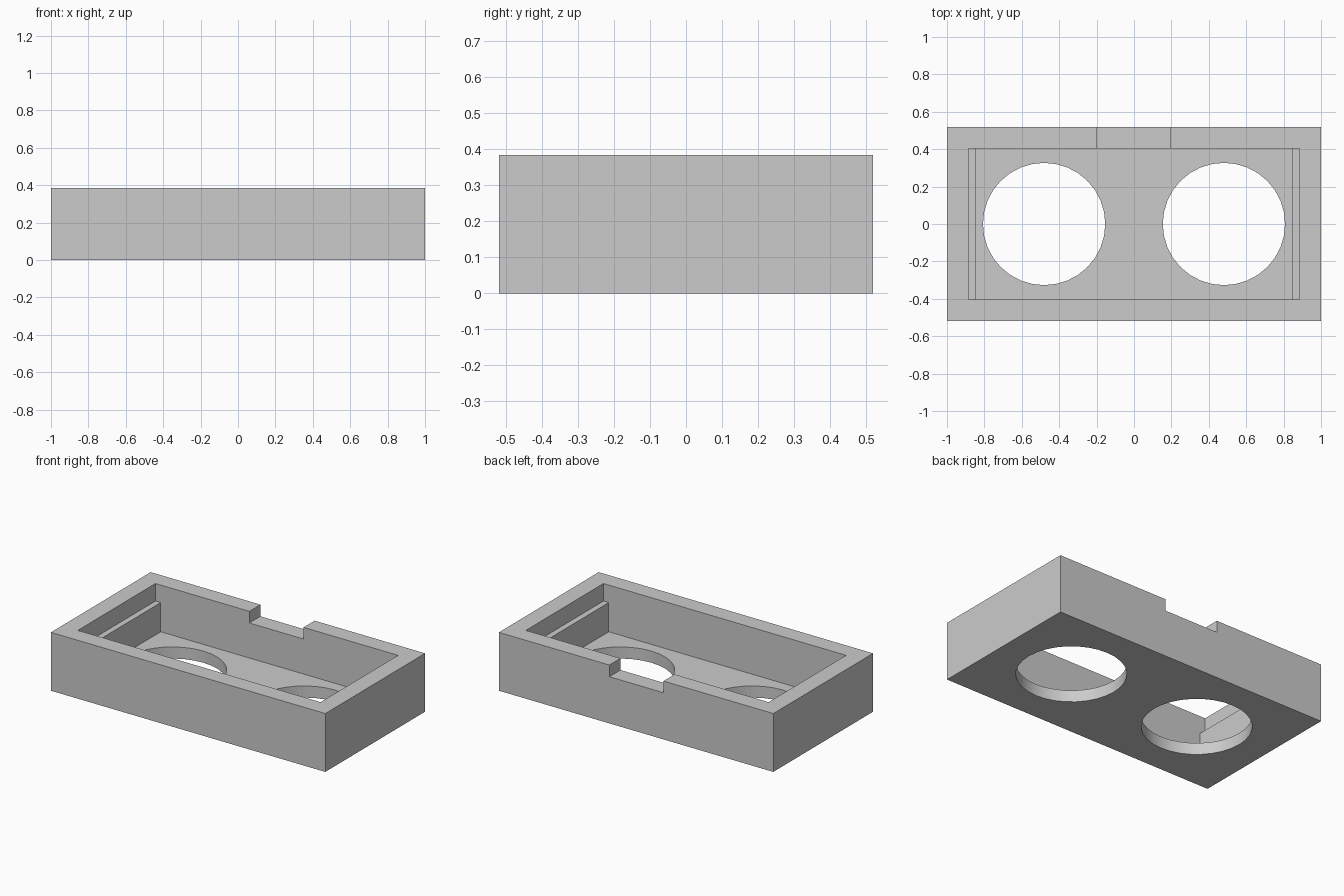
import bpy
import math

cube = bpy.data.objects.get("Cube")
if cube:
    bpy.data.objects.remove(cube, do_unlink=True)

U = 1 / 26            # design unit: the box is 52 x 27 x 10 units
LENGTH, WIDTH, HEIGHT = 52 * U, 27 * U, 10 * U
FLOOR = 2 * U
OVER = 0.1            # cutters overshoot open faces by this much

grey = bpy.data.materials.new("plain grey")
grey.use_nodes = True
colour = (0.6, 0.6, 0.6, 1)
grey.diffuse_color = colour
grey.node_tree.nodes["Principled BSDF"].inputs["Base Color"].default_value = colour


def block(name, x, y, z):
    """Box spanning the given (low, high) ranges."""
    spans = (x, y, z)
    bpy.ops.mesh.primitive_cube_add(size=1, location=[(a + b) / 2 for a, b in spans])
    ob = bpy.context.object
    ob.name = name
    ob.scale = [b - a for a, b in spans]
    bpy.ops.object.transform_apply(location=True, rotation=False, scale=True)
    ob.data.materials.append(grey)
    return ob


def cut(target, cutter):
    """Subtract the cutter, then discard it."""
    cutter.hide_render = True
    mod = target.modifiers.new("cut", "BOOLEAN")
    mod.operation, mod.solver, mod.object = "DIFFERENCE", "EXACT", cutter
    bpy.ops.object.select_all(action="DESELECT")
    target.select_set(True)
    bpy.context.view_layer.objects.active = target
    bpy.ops.object.modifier_apply(modifier=mod.name)
    bpy.data.objects.remove(cutter, do_unlink=True)


# Outer body
tray = block("tray_housing", (-LENGTH / 2, LENGTH / 2), (-WIDTH / 2, WIDTH / 2), (0, HEIGHT))

# Deep pocket, then the wider upper recess that leaves a ledge at each end
inner_y = 10.5 * U
for name, half, bottom in (("pocket", 22 * U, FLOOR), ("ledge_recess", 23 * U, 7 * U)):
    cut(tray, block(name, (-half, half), (-inner_y, inner_y), (bottom, HEIGHT + OVER)))

# Cable notch in the back wall
cut(tray, block("back_notch", (-0.2, 0.195), (inner_y - 0.05, WIDTH / 2 + OVER),
                (8 * U, HEIGHT + OVER)))

# Two round openings through the floor
for side in (-1, 1):
    bpy.ops.mesh.primitive_cylinder_add(vertices=32, radius=8.5 * U, depth=FLOOR + OVER,
                                        location=(side * 12.5 * U, 0, FLOOR / 2))
    hole = bpy.context.object
    hole.name = "round_opening"
    hole.data.materials.append(grey)
    cut(tray, hole)

bpy.ops.object.shade_smooth_by_angle(angle=math.radians(30))
